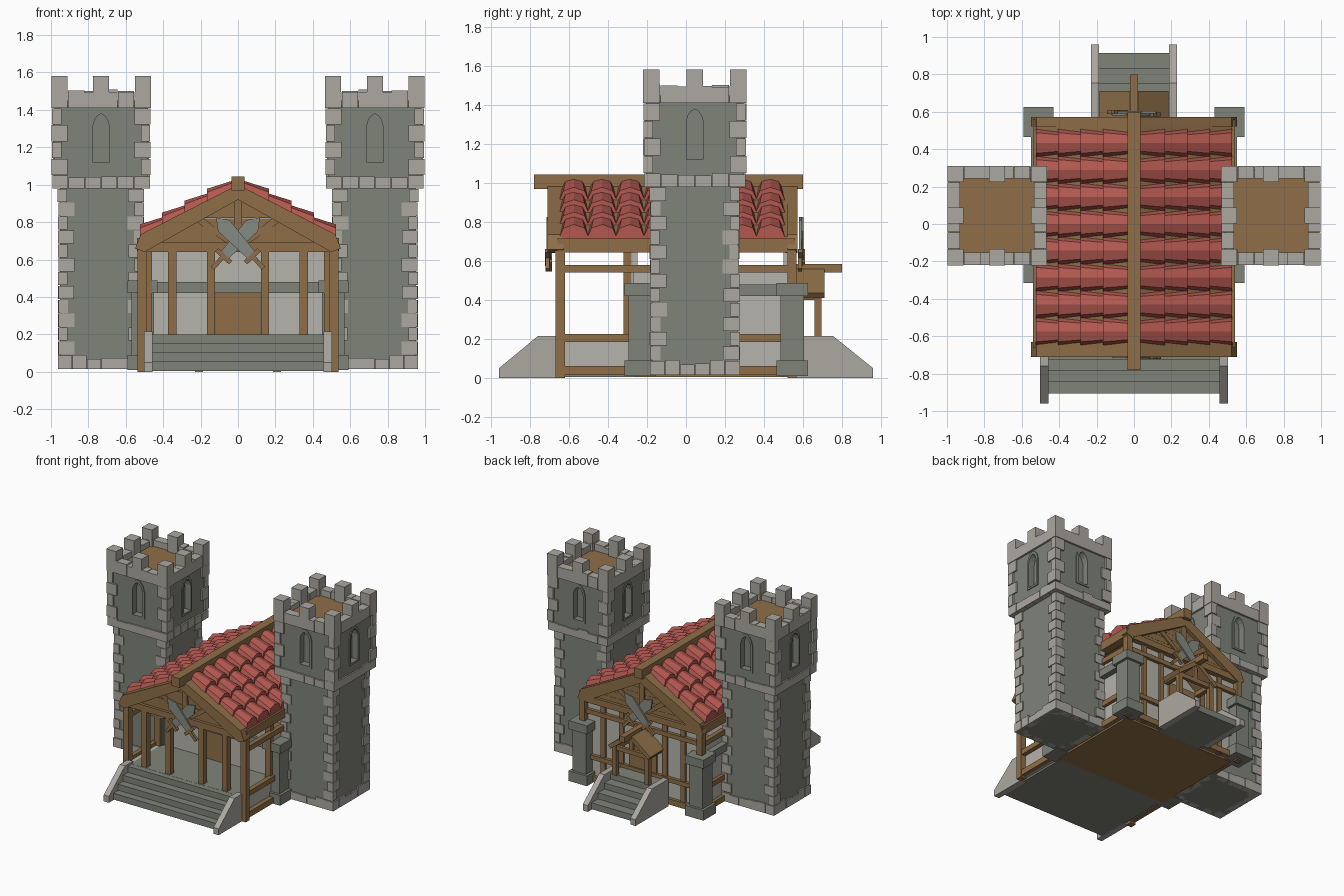
import bpy, bmesh, math, random
from mathutils import Matrix, Vector

if "Cube" in bpy.data.objects:
    bpy.data.objects.remove(bpy.data.objects["Cube"])
random.seed(4)


def material(name, rgb):
    m = bpy.data.materials.new(name)
    m.diffuse_color = [((c / 255 + 0.055) / 1.055) ** 2.4 for c in rgb] + [1]
    m.use_nodes = True
    m.node_tree.nodes["Principled BSDF"].inputs["Base Color"].default_value = m.diffuse_color
    return m


LIGHT = material("light stone", (172, 168, 160))
DARK = material("dark stone", (128, 132, 121))
PLASTER = material("plaster", (182, 179, 172))
WOOD = material("wood", (143, 111, 72))
RED = material("red tile", (178, 88, 80))
STEEL = material("steel", (134, 139, 131))


def box(bm, x0, x1, y0, y1, z0, z1):
    m = Matrix.Translation(((x0 + x1) / 2, (y0 + y1) / 2, (z0 + z1) / 2))
    bmesh.ops.create_cube(bm, size=1, matrix=m @ Matrix.Diagonal((x1 - x0, y1 - y0, z1 - z0, 1)))


def loft(bm, a, b):
    """Closed solid between two matching outlines."""
    va, vb = [bm.verts.new(p) for p in a], [bm.verts.new(p) for p in b]
    n = len(va)
    bm.faces.new(va)
    bm.faces.new(vb[::-1])
    for i in range(n):
        bm.faces.new((va[i], vb[i], vb[(i + 1) % n], va[(i + 1) % n]))


def prism(bm, pts, y0, y1, m=Matrix()):
    """Extrude an (x, z) outline along y."""
    loft(bm, [m @ Vector((u, y0, v)) for u, v in pts], [m @ Vector((u, y1, v)) for u, v in pts])


def side_prism(bm, pts, x0, x1):
    loft(bm, [(x0, u, v) for u, v in pts], [(x1, u, v) for u, v in pts])


def finish(bm, name, mat, mirror=False):
    bmesh.ops.recalc_face_normals(bm, faces=bm.faces)
    me = bpy.data.meshes.new(name)
    bm.to_mesh(me)
    bm.free()
    me.materials.append(mat)
    ob = bpy.data.objects.new(name, me)
    bpy.context.collection.objects.link(ob)
    if mirror:
        ob.modifiers.new("mirror", 'MIRROR').use_mirror_merge = False
    return ob


def boxes(name, mat, items, mirror=False):
    bm = bmesh.new()
    for b in items:
        box(bm, *b)
    return finish(bm, name, mat, mirror)


# ---- towers (right one modelled, left one mirrored)
CX, CY = 0.732, 0.045
boxes("tower_shaft", DARK, [(CX - .22, CX + .22, CY - .22, CY + .22, .015, 1.0)], True)
upper = boxes("tower_top", DARK, [(CX - .25, CX + .25, CY - .25, CY + .25, .985, 1.42)])


def arch(w, z0, zs, zt):
    left = [(-w, z0), (-w, zs), (-w * .8, zs + (zt - zs) * .5), (-w * .45, zs + (zt - zs) * .82), (0, zt)]
    return left + [(-u, v) for u, v in left[-2::-1]]


cut, frame = bmesh.new(), bmesh.new()
outer, inner = arch(.06, 1.105, 1.32, 1.405), arch(.043, 1.12, 1.315, 1.38)
for k in range(4):
    m = Matrix.Translation((CX, CY, 0)) @ Matrix.Rotation(k * math.pi / 2, 4, 'Z')
    prism(cut, inner, -.3, -.205, m)
    for i in range(len(outer)):
        j = (i + 1) % len(outer)
        prism(frame, [outer[i], outer[j], inner[j], inner[i]], -.257, -.235, m)
finish(frame, "window_frames", DARK, True)
cutter = finish(cut, "window_cutter", DARK)
cutter.hide_render = True
mod = upper.modifiers.new("windows", 'BOOLEAN')
mod.object, mod.solver = cutter, 'EXACT'
bpy.context.view_layer.objects.active = upper
bpy.ops.object.modifier_apply(modifier="windows")
bpy.data.objects.remove(cutter)
upper.modifiers.new("mirror", 'MIRROR').use_mirror_merge = False


def quoins(bm, h, z0, z1, n):
    dz = (z1 - z0) / n
    for c, (sx, sy) in enumerate([(1, 1), (-1, 1), (-1, -1), (1, -1)]):
        for i in range(n):
            lx, ly = (.085, .05) if (i + c) % 2 else (.05, .085)
            o = h - random.uniform(0, .006)
            xs = sorted((CX + sx * o, CX + sx * (o - lx)))
            ys = sorted((CY + sy * o, CY + sy * (o - ly)))
            box(bm, *xs, *ys, z0 + i * dz + .002, z0 + (i + 1) * dz - .002)


def ring(bm, h, t, z0, z1, n, vary):
    s = 2 * h / n
    for i in range(n):
        for j in range(n):
            if i in (0, n - 1) or j in (0, n - 1):
                x0, x1 = CX - h + i * s, CX - h + (i + 1) * s
                y0, y1 = CY - h + j * s, CY - h + (j + 1) * s
                if 0 < j < n - 1:
                    x0, x1 = (x0, x0 + t) if i == 0 else (x1 - t, x1)
                if 0 < i < n - 1:
                    y0, y1 = (y0, y0 + t) if j == 0 else (y1 - t, y1)
                box(bm, x0 + .001, x1 - .001, y0 + .001, y1 - .001, z0, z1 + random.uniform(-vary, vary))


bm = bmesh.new()
quoins(bm, .232, .09, .98, 12)
quoins(bm, .266, 1.05, 1.41, 4)
ring(bm, .232, .05, .015, .08, 6, .012)
ring(bm, .262, .05, .98, 1.045, 6, .008)
ring(bm, .266, .07, 1.41, 1.5, 6, .008)
for i in (-1, 0, 1):
    for j in (-1, 0, 1):
        if i or j:
            x, y = CX + i * .223, CY + j * .223
            box(bm, x - .043, x + .043, y - .043, y + .043, 1.41, 1.582)
finish(bm, "tower_stones", LIGHT, True)
boxes("tower_deck", WOOD, [(CX - .2, CX + .2, CY - .2, CY + .2, 1.42, 1.45)], True)

# ---- platform, floors and stairs
boxes("porch_floor", DARK, [(-.47, .47, -.68, -.26, .005, .2)])
boxes("hall_floor", WOOD, [(-.49, .49, -.26, .5, .005, .2)])
boxes("front_steps", DARK, [(-.46, .46, -.905 + i * .06, -.66, .005, .055 + i * .048) for i in range(4)])
boxes("back_steps", DARK, [(-.19, .19, .5, .915 - i * .08, .005, .055 + i * .048) for i in range(4)])
bm = bmesh.new()
side_prism(bm, [(-.96, 0), (-.96, .05), (-.76, .215), (-.66, .215), (-.66, 0)], .457, .503)
side_prism(bm, [(.96, 0), (.96, .05), (.755, .215), (.55, .215), (.55, 0)], .186, .231)
finish(bm, "stair_walls", LIGHT, True)

# ---- plaster walls
boxes("hall_walls", PLASTER, [(-.49, .49, -.275, -.25, .2, .68), (-.49, .49, .5, .525, .02, .68)])
boxes("side_walls", PLASTER, [(.485, .505, -.27, .52, .02, .55), (.465, .495, -.64, -.27, .02, .2)], True)

# ---- stone pillars and the belt between them
pillars = []
for y in (-.235, .545):
    pillars += [(.43, .59, y - .08, y + .08, .01, .09), (.45, .57, y - .06, y + .06, .09, .42),
                (.43, .59, y - .08, y + .08, .42, .487)]
boxes("stone_pillars", DARK, pillars, True)
boxes("side_belt", DARK, [(.47, .55, -.2, .5, .42, .48)], True)
boxes("front_belt", DARK, [(-.45, .45, -.3, -.24, .42, .48)])

# ---- timber frame
boxes("posts", WOOD, [
    (.49, .537, -.67, -.622, 0, .67), (.33, .375, -.67, -.625, .2, .66), (.122, .165, -.67, -.625, .2, .66),
    (.46, .51, -.32, -.28, .2, .66), (.49, .537, .52, .567, 0, .67),
    (.33, .37, .51, .54, .01, .66), (.17, .21, .51, .54, .01, .66)], True)
boxes("side_rails", WOOD, [(.495, .53, -.63, .53, .54, .58), (.495, .53, -.63, .53, .185, .225),
                           (.495, .53, -.63, .53, .015, .06), (.475, .54, -.66, .56, .645, .715)], True)
boxes("tie_beams", WOOD, [(-.53, .53, -.675, -.62, .64, .69), (-.53, .53, .51, .565, .64, .69),
                          (-.49, .49, .515, .55, .19, .225), (-.49, .49, .515, .55, .545, .58),
                          (-.49, .49, .515, .55, .015, .06)])
boxes("doors", WOOD, [(-.12, .12, -.29, -.26, .2, .42), (-.12, .12, .51, .54, .2, .42)])

# ---- gables: planks, barge boards, king posts and struts
planks, barge, braces = bmesh.new(), bmesh.new(), bmesh.new()
for y0, s in ((-.64, -1), (.53, 1)):
    for i in range(6):
        z0 = .68 + i * .047
        w0, w1 = (.96 - z0) / .53, max((.915 - z0) / .53, .01)
        prism(planks, [(-w0, z0), (w0, z0), (w1, z0 + .046), (-w1, z0 + .046)],
              y0 - .012 - .002 * (i % 2), y0 + .012)
    prism(barge, [(0, 1.0), (.52, .735), (.55, .66), (.5, .64), (0, .92)], *sorted((y0 - s * .01, y0 + s * .042 - (s < 0) * .028)))
    box(braces, -.022, .022, *sorted((y0, y0 + s * .028)), .68, .96)
    for m in (1, -1):
        prism(braces, [(m * .01, .68), (m * .05, .68), (m * .25, .82), (m * .22, .85)], *sorted((y0, y0 + s * .022)))
finish(planks, "gable_planks", WOOD)
finish(barge, "barge_boards", WOOD, True)
finish(braces, "gable_braces", WOOD)

# ---- main roof
bm = bmesh.new()
prism(bm, [(0, 1.0), (.52, .725), (.52, .69), (0, .965)], -.66, .52)
finish(bm, "roof_boards", WOOD, True)
boxes("ridge_beam", WOOD, [(-.035, .035, -.78, .6, .97, 1.045)])
bm = bmesh.new()
for row in range(4):
    xa, xb = .02 + row * .12, .165 + row * .12
    for col in range(8):
        yc = -.575 + col * .144

        def end(x, r, lift):
            return [(x, yc - r * math.cos(a), 1.0 - .53 * x + lift * math.sin(a) - (0 if 0 < k < 4 else .008))
                    for k, a in ((k, math.pi * k / 4) for k in range(5))]
        loft(bm, end(xa, .06, .035), end(xb, .078, .066))
finish(bm, "roof_tiles", RED, True)

# ---- small porch over the back door
bm = bmesh.new()
prism(bm, [(0, .575), (.185, .435), (.165, .41), (0, .535)], .53, .71)
box(bm, .125, .16, .66, .695, .2, .45)
box(bm, .125, .16, .53, .695, .4, .435)
finish(bm, "porch_frame", WOOD, True)
boxes("porch_beams", WOOD, [(-.022, .022, .5, .8, .54, .585), (-.15, .15, .665, .69, .4, .435),
                            (-.017, .017, .668, .688, .43, .55)])

# ---- crossed swords on both gables
blades, grips = bmesh.new(), bmesh.new()
for y in (-.705, .592):
    for k in (1, -1):
        m = Matrix.Translation((0, y + k * .006, .7)) @ Matrix.Rotation(k * math.radians(43), 4, 'Y')
        prism(blades, [(-.028, -.1), (.028, -.1), (.043, .11), (0, .172), (-.043, .11)], -.006, .006, m)
        prism(grips, [(-.05, -.125), (.05, -.125), (.05, -.1), (-.05, -.1)], -.012, .012, m)
        prism(grips, [(-.012, -.2), (.012, -.2), (.012, -.12), (-.012, -.12)], -.01, .01, m)
finish(blades, "sword_blades", STEEL)
finish(grips, "sword_grips", WOOD)
